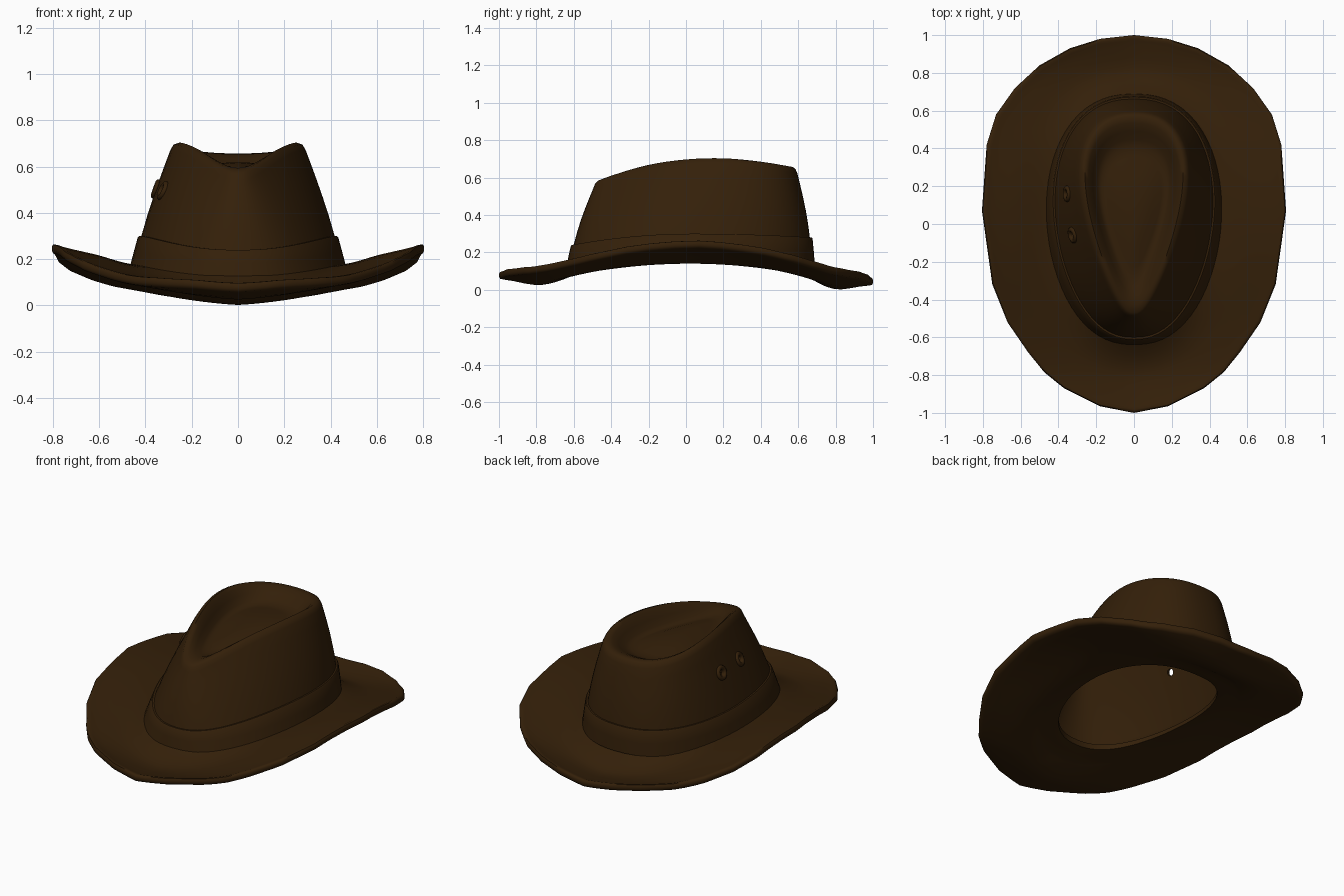
import bpy, bmesh, math
from mathutils import Vector

if "Cube" in bpy.data.objects:
    bpy.data.objects.remove(bpy.data.objects["Cube"])

felt = bpy.data.materials.new("dark brown felt")
felt.diffuse_color = (0.034, 0.0142, 0.0028, 1)
felt.use_nodes = True
felt.node_tree.nodes["Principled BSDF"].inputs["Base Color"].default_value = felt.diffuse_color
N = 64


def curve(knots, y):
    # smooth interpolation through evenly spaced heights for y = -1..1
    n = len(knots) - 1
    p = min(max((y + 1) / 2 * n, 0), n - 1e-6)
    i = int(p)
    t = p - i
    k = lambda j: knots[min(max(j, 0), n)]
    m0, m1 = (k(i + 1) - k(i - 1)) / 2, (k(i + 2) - k(i)) / 2
    return ((2*t**3 - 3*t*t + 1) * k(i) + (t**3 - 2*t*t + t) * m0
            + (3*t*t - 2*t**3) * k(i + 1) + (t**3 - t*t) * m1)


BRIM = [.078, .043, .050, .072, .094, .102, .094, .070, .038, .018, .045]


def brim_z(x, y):
    return curve(BRIM, y) + 0.194 * abs(x) ** 1.35


def spow(v, p):
    return math.copysign(abs(v) ** p, v)


def finish(ob, angle=40):
    ob.data.materials.append(felt)
    bpy.ops.object.select_all(action='DESELECT')
    ob.select_set(True)
    bpy.context.view_layer.objects.active = ob
    bpy.ops.object.shade_smooth_by_angle(angle=math.radians(angle))
    return ob


def loft(name, rings, closed=False, cap=False, angle=40):
    bm = bmesh.new()
    vs = [[bm.verts.new(p) for p in r] for r in rings]
    pairs = list(zip(vs, vs[1:])) + ([(vs[-1], vs[0])] if closed else [])
    for a, b in pairs:
        n = len(a)
        for i in range(n):
            j = (i + 1) % n
            bm.faces.new((a[i], a[j], b[j], b[i]))
    if cap:
        bm.faces.new(vs[-1])
    bmesh.ops.recalc_face_normals(bm, faces=bm.faces)
    me = bpy.data.meshes.new(name)
    bm.to_mesh(me)
    bm.free()
    ob = bpy.data.objects.new(name, me)
    bpy.context.collection.objects.link(ob)
    return finish(ob, angle)


# crown shape: nearly level oval at the base, teardrop at the ridge
def base(a):
    c, s = math.cos(a), math.sin(a)
    x, y = .455 * spow(c, .86) * (1 + .06 * s), .025 + .65 * s
    return Vector((x, y, .128 + .030 * c * c))


def ridge_z(y):
    return curve([.46, .49, .535, .61, .668, .697, .703, .685, .652, .62, .60], y)


def teardrop(a, grow=0.0, scale=1.0, drop=0.0):
    c, s = math.cos(a), math.sin(a)
    x = (.26 * (.9 + .44 * s) * scale + grow) * spow(c, .86)
    y = .08 + ((.05 + .52 * s) - .08) * scale + grow * s * .7
    return Vector((x, y, ridge_z(y) - drop))


def wall(a, u, out=0.0):
    p = base(a).lerp(teardrop(a, .036, 1, .03), u)
    d = Vector((math.cos(a), math.sin(a), 0))
    return p + d * (.014 * math.sin(math.pi * u) + out)


ANG = [2 * math.pi * i / N for i in range(N)]


def dent(scale, depth, rise=0.0):
    # crown dent: a groove inside the ridge around a low raised middle
    ring = []
    for a in ANG:
        p = teardrop(a, 0, scale)
        floor = .585 + .03 * p.y + rise
        p.z += (min(floor, p.z - .012) - p.z) * depth
        ring.append(p)
    return ring


# brim: closed cross-section swept round the outline, rising to the crown base;
# negative t is the inner flange that narrows the head opening
half = [(0, 1), (.18, .98), (.34, .93), (.5, .84), (.63, .72), (.73, .58), (.78, .42), (.805, .07),
        (.75, -.32), (.67, -.52), (.56, -.68), (.475, -.785), (.37, -.87), (.18, -.965), (0, -1)]
full = half + [(-x, y) for x, y in half[-2:0:-1]]
edge = []
for (x0, y0), (x1, y1) in zip(full, full[1:] + full[:1]):
    edge += [(x0 + (x1 - x0) * t, y0 + (y1 - y0) * t) for t in (0, 1/3, 2/3)]
ts = (0, .07, .14, .22, .3, .4, .5, .65, .8)
section = [(-.18, .008, 1)] + [(t, .018, 1) for t in ts]
section += [(t, dz, 0) for t, dz in ((.92, .019), (.955, .021), (.985, .018), (1, .007), (1, -.007),
                                     (.985, -.018), (.94, -.02))]
section += [(t, -.018, .55) for t in reversed(ts)] + [(-.09, -.018, .65), (-.18, -.014, .8)]
rings = []
for t, dz, amount in section:
    ring = []
    for x, y in edge:
        b = base(math.atan2(y, x / .8))
        if t < 0:
            px, py = b.x * (.97 + t), b.y * (.975 + t)
        else:
            px, py = b.x * .97 * (1 - t) + x * t, b.y * .975 * (1 - t) + y * t
        z = brim_z(px, py)
        z += (b.z - z) * amount * max(0, 1 - max(t, 0) / .55) ** 2
        ring.append((px, py, z + dz))
    rings.append(ring)
loft("brim", rings, closed=True, angle=55)

# crown with pinched teardrop dent
rings = [[wall(a, u) for a in ANG] for u in (0, .15, .3, .45, .6, .75, .88, 1)]
rings += [[teardrop(a, .022, 1, .008) for a in ANG], [teardrop(a, 0, 1, 0) for a in ANG],
          dent(.93, .15), dent(.84, .5), dent(.75, .85), dent(.66, 1), dent(.56, 1, .006),
          dent(.4, 1, .02), dent(.2, 1, .028), dent(.05, 1, .03)]
crown = loft("crown", rings, cap=True, angle=60)
sol = crown.modifiers.new("thickness", 'SOLIDIFY')
sol.thickness = .014
sol.offset = -1


# hat band
def band_ring(lift, out):
    ring = []
    for a in ANG:
        s = math.sin(a)
        top = .30 - (.02 if s > 0 else .06) * s * s
        lo, hi = base(a).z, teardrop(a, .036, 1, .03).z
        ring.append(wall(a, (top - lo) / (hi - lo) * lift, out))
    return ring


loft("hat_band", [band_ring(0, .014), band_ring(.5, .014), band_ring(.96, .014),
                  band_ring(1, .010), band_ring(1, -.004), band_ring(0, -.004)], closed=True)

# two air eyelets on one side, with holes through the crown
for i, s in enumerate((.2, -.17)):
    a, u, e = math.pi - math.asin(s), .67, .01
    p = wall(a, u)
    nrm = (wall(a + e, u) - wall(a - e, u)).cross(wall(a, u + e) - wall(a, u - e)).normalized()
    rot = nrm.to_track_quat('Z', 'Y').to_euler()
    bpy.ops.mesh.primitive_torus_add(major_radius=.031, minor_radius=.013, major_segments=20,
                                     minor_segments=8, location=p, rotation=rot)
    ob = bpy.context.object
    ob.name = f"eyelet_{i + 1}"
    finish(ob, 60)
    bpy.ops.mesh.primitive_cylinder_add(vertices=16, radius=.02, depth=.1, location=p, rotation=rot)
    cut = bpy.context.object
    cut.name = f"eyelet_cutter_{i + 1}"
    cut.hide_render = True
    cut.display_type = 'WIRE'
    mod = crown.modifiers.new("eyelet hole", 'BOOLEAN')
    mod.operation = 'DIFFERENCE'
    mod.object = cut
